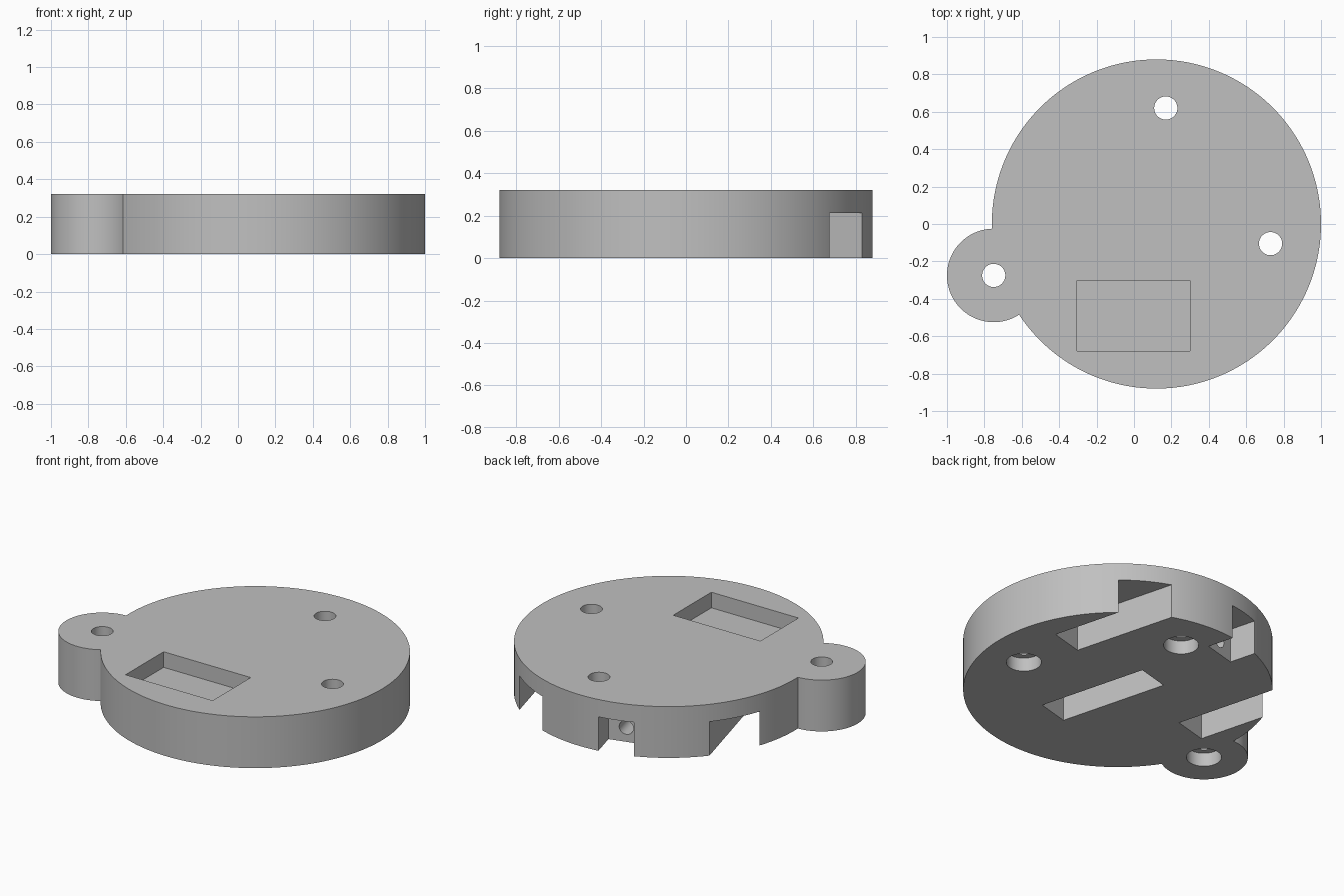
import bpy, math
from mathutils import Matrix, Vector

cube = bpy.data.objects.get("Cube")
if cube:
    bpy.data.objects.remove(cube, do_unlink=True)

H = 0.322             # plate height
SLOT = 0.213          # ceiling of the underside slots
CENTRE = Vector((0.12, 0, 0))
LUG = (-0.75, -0.275)
HOLES = [LUG, (0.17, 0.62), (0.73, -0.105)]
# Slots share a frame turned about the disc centre
FRAME = Matrix.Translation(CENTRE) @ Matrix.Rotation(math.radians(15), 4, 'Z')

grey = bpy.data.materials.new("plain grey")
grey.use_nodes = True
colour = (0.527, 0.527, 0.527, 1)
grey.diffuse_color = colour
grey.node_tree.nodes["Principled BSDF"].inputs["Base Color"].default_value = colour


def cylinder(name, xy, r, z0, z1, sides=64):
    bpy.ops.mesh.primitive_cylinder_add(vertices=sides, radius=r, depth=z1 - z0,
                                        location=(*xy, (z0 + z1) / 2))
    ob = bpy.context.object
    ob.name = name
    ob.data.materials.append(grey)
    return ob


def box(name, x, y, z, frame=Matrix()):
    bpy.ops.mesh.primitive_cube_add(size=1)
    ob = bpy.context.object
    ob.name = name
    ob.data.materials.append(grey)
    mid = [(a + b) / 2 for a, b in (x, y, z)]
    size = [b - a for a, b in (x, y, z)]
    ob.matrix_world = frame @ Matrix.Translation(mid) @ Matrix.Diagonal((*size, 1))
    return ob


def combine(body, tool, operation):
    tool.hide_render = True
    bpy.context.view_layer.objects.active = body
    mod = body.modifiers.new(tool.name, 'BOOLEAN')
    mod.operation = operation
    mod.solver = 'EXACT'
    mod.object = tool
    bpy.ops.object.modifier_apply(modifier=mod.name)
    bpy.data.objects.remove(tool, do_unlink=True)


# Round plate with side lug
plate = cylinder("mounting_plate", CENTRE[:2], 0.88, 0, H, 160)
combine(plate, cylinder("lug", LUG, 0.25, 0, H, 96), 'UNION')

# Rectangular pocket in the top
cutters = [box("top_pocket", (-0.305, 0.30), (-0.68, -0.302), (0.224, 0.5))]

# Underside slots: two open side slots, a closed middle slot and a rim notch
for name, x, y in [("left_slot", (0.5, 0.718), (0.07, 1.2)),
                   ("right_slot", (-0.728, -0.508), (0.07, 1.2)),
                   ("middle_slot", (-0.107, 0.103), (-0.453, 0.242)),
                   ("rim_notch", (-0.108, 0.108), (0.706, 1.2))]:
    cutters.append(box(name, x, y, (-0.1, SLOT), FRAME))

# Screw holes with counterbores below
for xy in HOLES:
    cutters.append(cylinder("screw_hole", xy, 0.062, -0.1, 0.5))
    cutters.append(cylinder("counterbore", xy, 0.1, -0.1, 0.085))

# Cable bore joining the middle slot to the rim notch
bore = cylinder("cable_bore", (0, 0), 0.043, -0.3, 0.3, 40)
bore.matrix_world = (FRAME @ Matrix.Translation((0, 0.47, 0.09))
                     @ Matrix.Rotation(math.pi / 2, 4, 'X'))
cutters.append(bore)

bpy.context.view_layer.update()
for cutter in cutters:
    combine(plate, cutter, 'DIFFERENCE')

# One material, crisp edges on smooth walls
plate.data.materials.clear()
plate.data.materials.append(grey)
for face in plate.data.polygons:
    face.material_index = 0
bpy.ops.object.select_all(action='DESELECT')
plate.select_set(True)
bpy.context.view_layer.objects.active = plate
bpy.ops.object.shade_smooth_by_angle(angle=math.radians(30))
